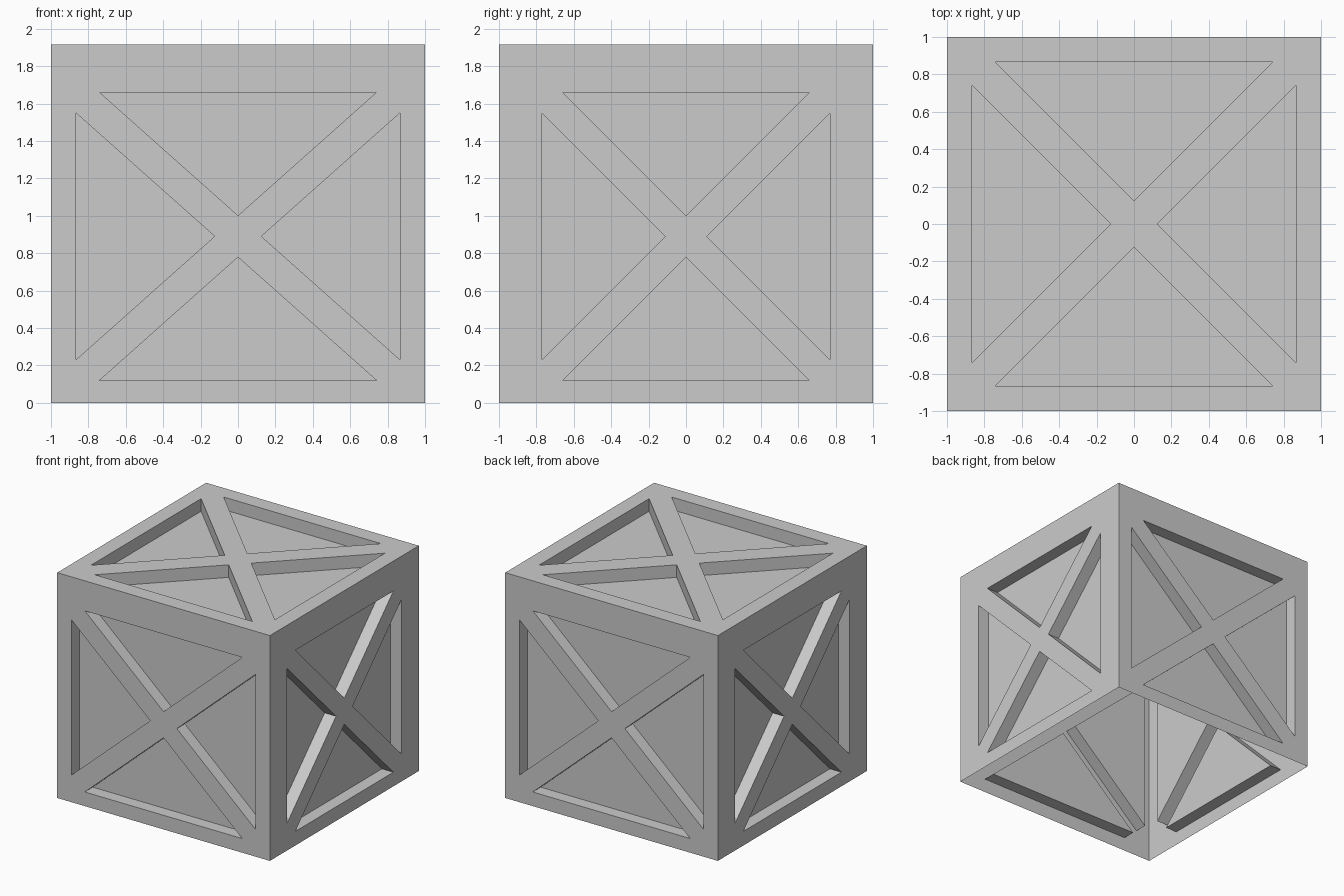
import bpy, bmesh
from mathutils import Vector

if "Cube" in bpy.data.objects:
    bpy.data.objects.remove(bpy.data.objects["Cube"])

BASE, OUTER, APEX = 0.74, 0.865, 0.125   # triangle pattern on a unit panel
DEPTH = 0.107                            # recess depth
BODY, TOP = 1.78, 1.915                  # top of side panels, top of lid
H = BODY / 2


def make_object(name, bm):
    bmesh.ops.remove_doubles(bm, verts=bm.verts, dist=1e-5)
    mesh = bpy.data.meshes.new(name)
    bm.to_mesh(mesh)
    bm.free()
    obj = bpy.data.objects.new(name, mesh)
    bpy.context.collection.objects.link(obj)
    return obj


def add_panel(bm, origin, u, v, half, scale):
    """Flat frame with crossed braces and four sunken triangles."""
    u, v, origin = Vector(u), Vector(v), Vector(origin)
    inward = -u.cross(v) * DEPTH

    def point(p, s):
        return origin + u * p[0] * s[0] + v * p[1] * s[1]

    def face(points):
        bm.faces.new([bm.verts.new(p) for p in points])

    def turn(p, n):
        for _ in range(n):
            p = (-p[1], p[0])
        return p

    corner = [point(turn((-1, -1), i), half) for i in range(4)]
    a = [point(turn((-BASE, -OUTER), i), scale) for i in range(4)]
    b = [point(turn((BASE, -OUTER), i), scale) for i in range(4)]
    apex = [point(turn((0, -APEX), i), scale) for i in range(4)]
    for i in range(4):
        # Border strip and half brace
        face([corner[i], corner[(i + 1) % 4], b[i], a[i]])
        face([corner[i], a[i], apex[i], apex[i - 1], b[i - 1]])
        # Sunken triangle with straight walls
        tri = [a[i], b[i], apex[i]]
        low = [p + inward for p in tri]
        face(low)
        for k in range(3):
            n = (k + 1) % 3
            face([tri[k], tri[n], low[n], low[k]])
    # Brace crossing
    face(apex)


# Four side panels, open underneath
X, Y, Z = Vector((1, 0, 0)), Vector((0, 1, 0)), Vector((0, 0, 1))
for name, u, pattern_width in (("front_panel", X, 1), ("back_panel", -X, 1),
                               ("right_panel", Y, 0.89), ("left_panel", -Y, 0.89)):
    bm = bmesh.new()
    add_panel(bm, u.cross(Z) + Z * H, u, Z, (1, H), (pattern_width, H))
    make_object(name, bm)

# Lid with a short skirt that sits on the side panels
bm = bmesh.new()
add_panel(bm, Z * TOP, X, Y, (1, 1), (1, 1))
for u in (X, Y, -X, -Y):
    n = u.cross(Z)
    bm.faces.new([bm.verts.new(n + u * s + Z * z)
                  for s, z in ((-1, BODY), (1, BODY), (1, TOP), (-1, TOP))])
make_object("lid", bm)
